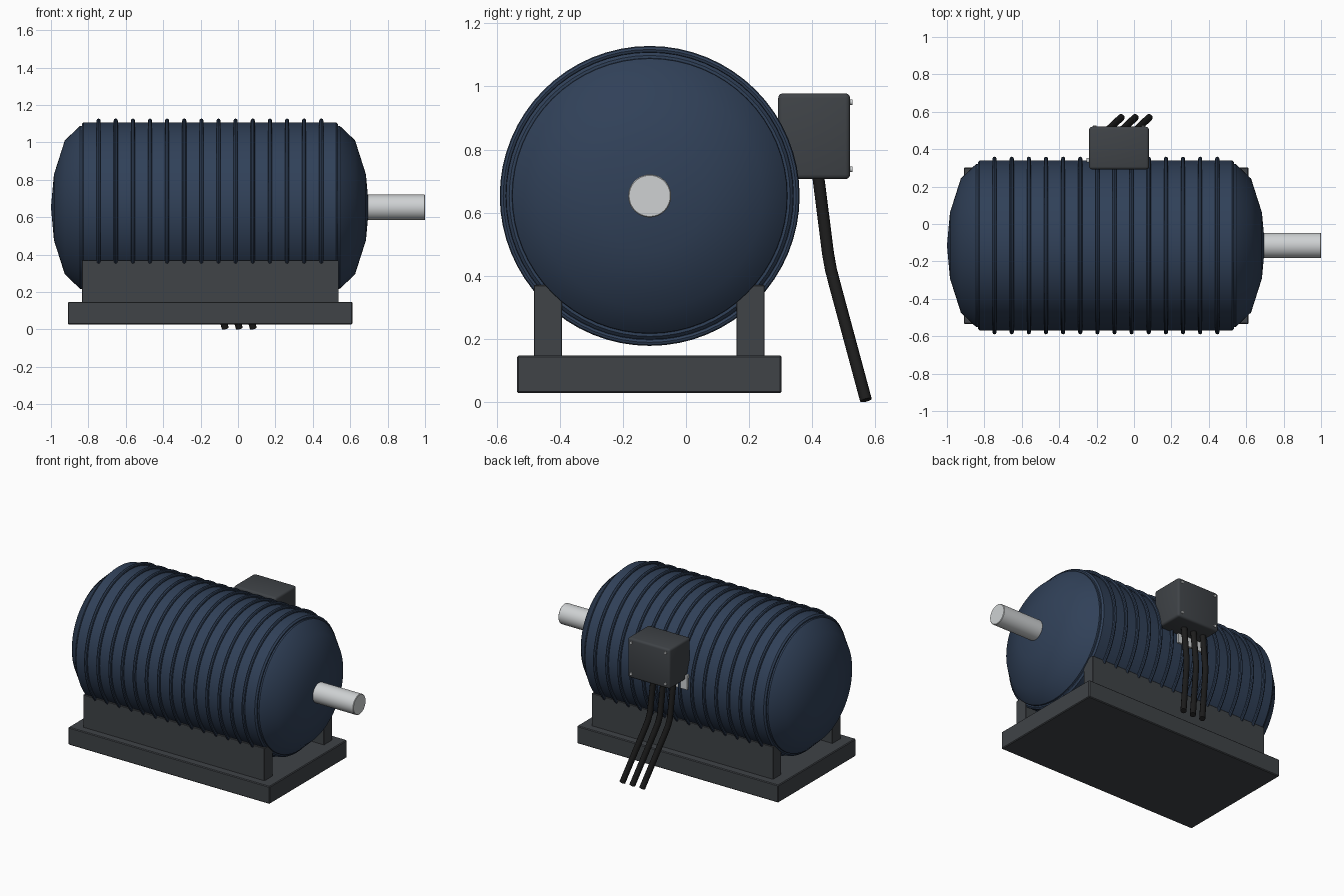
import bpy, bmesh, math
from mathutils import Matrix, Vector

if "Cube" in bpy.data.objects:
    bpy.data.objects.remove(bpy.data.objects["Cube"], do_unlink=True)


def material(name, rgb, rough=0.5):
    m = bpy.data.materials.new(name)
    m.use_nodes = True
    m.diffuse_color = (*rgb, 1)
    node = m.node_tree.nodes["Principled BSDF"]
    node.inputs["Base Color"].default_value = (*rgb, 1)
    node.inputs["Roughness"].default_value = rough
    return m


blue = material("navy_paint", (0.03, 0.052, 0.098))
grey = material("dark_grey_paint", (0.05, 0.056, 0.063))
steel = material("light_steel", (0.62, 0.64, 0.65))
rubber = material("black_rubber", (0.012, 0.012, 0.012))

AXIS = Vector((-0.15, -0.115, 0.653))  # centre of the motor drum


def finish(name, bm, mat, smooth=True):
    bmesh.ops.recalc_face_normals(bm, faces=bm.faces)
    mesh = bpy.data.meshes.new(name)
    bm.to_mesh(mesh)
    bm.free()
    ob = bpy.data.objects.new(name, mesh)
    bpy.context.collection.objects.link(ob)
    mesh.materials.append(mat)
    if smooth:
        bpy.ops.object.select_all(action="DESELECT")
        ob.select_set(True)
        bpy.context.view_layer.objects.active = ob
        bpy.ops.object.shade_smooth_by_angle(angle=math.radians(35))
    return ob


def lathe(name, profile, mat, closed=False, steps=64):
    """Spin (x, radius) points around the drum axis."""
    bm = bmesh.new()
    verts = [bm.verts.new((x, 0, r)) for x, r in profile]
    pairs = list(zip(verts, verts[1:]))
    if closed:
        pairs.append((verts[-1], verts[0]))
    edges = [bm.edges.new(p) for p in pairs]
    bmesh.ops.spin(bm, geom=verts + edges, cent=(0, 0, 0), axis=(1, 0, 0),
                   angle=math.tau, steps=steps)
    bmesh.ops.remove_doubles(bm, verts=bm.verts, dist=1e-4)
    bmesh.ops.translate(bm, verts=bm.verts, vec=AXIS)
    return finish(name, bm, mat)


def box(name, lo, hi, mat, bevel=0.005, segments=1):
    lo, hi = Vector(lo), Vector(hi)
    bm = bmesh.new()
    bmesh.ops.create_cube(bm, size=1, matrix=Matrix.Translation((lo + hi) / 2)
                          @ Matrix.Diagonal((*(hi - lo), 1)))
    if bevel:
        bmesh.ops.bevel(bm, geom=bm.edges[:], offset=bevel,
                        segments=segments, affect="EDGES", profile=0.5)
    return finish(name, bm, mat, smooth=segments > 1)


# Drum with softened rims
lathe("motor_drum", [(-0.685, 0), (-0.685, 0.445), (-0.675, 0.455),
                     (0.675, 0.455), (0.685, 0.445), (0.685, 0)], blue)

# Domed end caps
for side, label in ((1, "left"), (-1, "right")):
    dome = [(0.68, 0.437), (0.695, 0.435), (0.776, 0.358),
            (0.834, 0.176), (0.85, 0)]
    lathe(label + "_end_cap", [(side * x, r) for x, r in dome], blue)

# Cooling ribs
RIBS = 14
for i in range(RIBS):
    centre = 0.0916 * (i - (RIBS - 1) / 2)
    ring = [(centre + 0.011 * math.cos(a), 0.464 + 0.011 * math.sin(a))
            for a in (math.tau * k / 8 for k in range(8))]
    lathe(f"cooling_rib_{i + 1}", ring, blue, closed=True)

# Drive shaft
lathe("drive_shaft", [(0.8, 0), (0.8, 0.068), (1.147, 0.068),
                      (1.15, 0.065), (1.15, 0)], steel)

# Base plate and the two support rails
box("base_plate", (-0.91, -0.535, 0.028), (0.613, 0.303, 0.148), grey)
box("front_support", (-0.833, -0.482, 0.14), (0.538, -0.393, 0.37), grey, 0.002)
box("back_support", (-0.833, 0.16, 0.14), (0.538, 0.249, 0.37), grey, 0.002)

# Terminal box with its rating plate and cover screws
box("terminal_box", (-0.24, 0.292, 0.706), (0.08, 0.52, 0.978), grey, 0.015, 3)
box("rating_plate", (-0.255, 0.33, 0.643), (-0.06, 0.352, 0.74), steel, 0)
for x in (-0.21, 0.05):
    for z in (0.737, 0.95):
        bm = bmesh.new()
        bmesh.ops.create_cone(
            bm, cap_ends=True, segments=16, radius1=0.009, radius2=0.009,
            depth=0.02, matrix=Matrix.Translation((x, 0.517, z))
            @ Matrix.Rotation(math.pi / 2, 4, "X"))
        finish("cover_screw", bm, steel)

# Three bent supply cables
for i in range(3):
    shift = 0.075 * i
    path = [(-0.2, 0.417, 0.73), (-0.193, 0.45, 0.47), (-0.185, 0.459, 0.42),
            (-0.172, 0.472, 0.37), (-0.068, 0.57, 0.006)]
    curve = bpy.data.curves.new("supply_cable", "CURVE")
    curve.dimensions = "3D"
    curve.bevel_depth = 0.019
    curve.bevel_resolution = 3
    curve.use_fill_caps = True
    line = curve.splines.new("POLY")
    line.points.add(len(path) - 1)
    for point, (x, y, z) in zip(line.points, path):
        point.co = (x + shift, y, z, 1)
    curve.materials.append(rubber)
    cable = bpy.data.objects.new(f"supply_cable_{i + 1}", curve)
    bpy.context.collection.objects.link(cable)
    bpy.ops.object.select_all(action="DESELECT")
    cable.select_set(True)
    bpy.context.view_layer.objects.active = cable
    bpy.ops.object.convert(target="MESH")
    bpy.ops.object.shade_smooth_by_angle(angle=math.radians(40))
